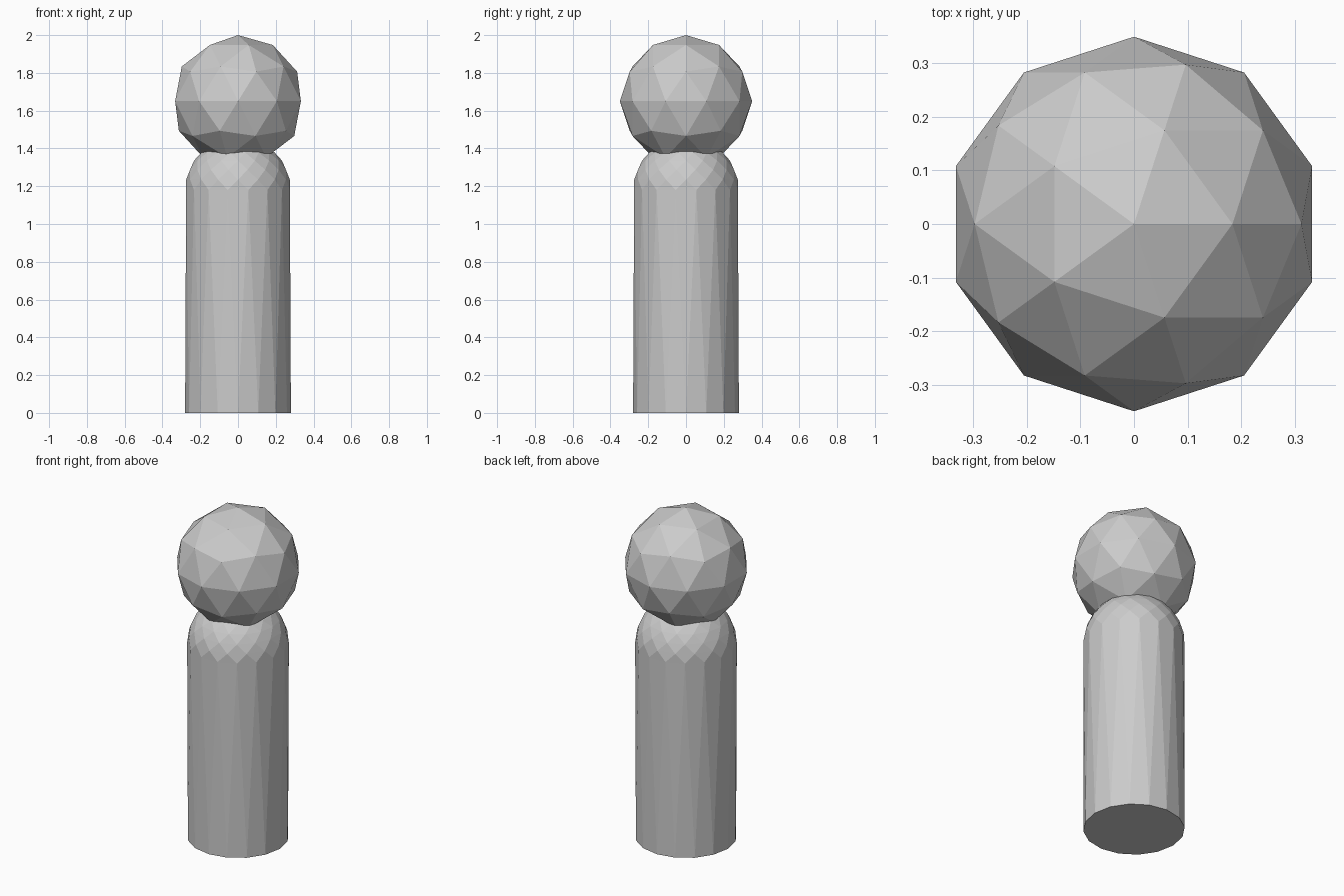
import bpy, bmesh
from math import pi, sin, cos

if "Cube" in bpy.data.objects:
    bpy.data.objects.remove(bpy.data.objects["Cube"])

SIDES, R, DOME_Z, STEPS = 16, 0.28, 1.18, 8


def ring(bm, radius, z, shift):
    step = 2 * pi / SIDES
    return [bm.verts.new((radius * cos((i + shift) * step),
                          radius * sin((i + shift) * step), z))
            for i in range(SIDES)]


# Body: round-topped post whose rings are staggered by half a side
bm = bmesh.new()
rings = [ring(bm, R, 0, 0)]
for k in range(STEPS):
    lat = k * pi / 2 / STEPS
    rings.append(ring(bm, R * cos(lat), DOME_Z + R * sin(lat), 0.5 * ((k + 1) % 2)))

for k, (lo, hi) in enumerate(zip(rings, rings[1:])):
    for i in range(SIDES):
        j = (i + 1) % SIDES
        if k % 2 == 0:      # upper ring is shifted forward
            bm.faces.new((lo[i], lo[j], hi[i]))
            bm.faces.new((lo[j], hi[j], hi[i]))
        else:               # lower ring is shifted forward
            bm.faces.new((lo[i], hi[j], hi[i]))
            bm.faces.new((lo[i], lo[j], hi[j]))

tip = bm.verts.new((0, 0, DOME_Z + R))
for i in range(SIDES):
    bm.faces.new((rings[-1][i], rings[-1][(i + 1) % SIDES], tip))
bm.faces.new(rings[0][::-1])
bmesh.ops.recalc_face_normals(bm, faces=bm.faces)
mesh = bpy.data.meshes.new("body")
bm.to_mesh(mesh)
bm.free()
bpy.context.collection.objects.link(bpy.data.objects.new("body", mesh))

# Head: faceted ball
bpy.ops.mesh.primitive_ico_sphere_add(subdivisions=2, radius=0.35, location=(0, 0, 1.65))
bpy.context.object.name = "head"
